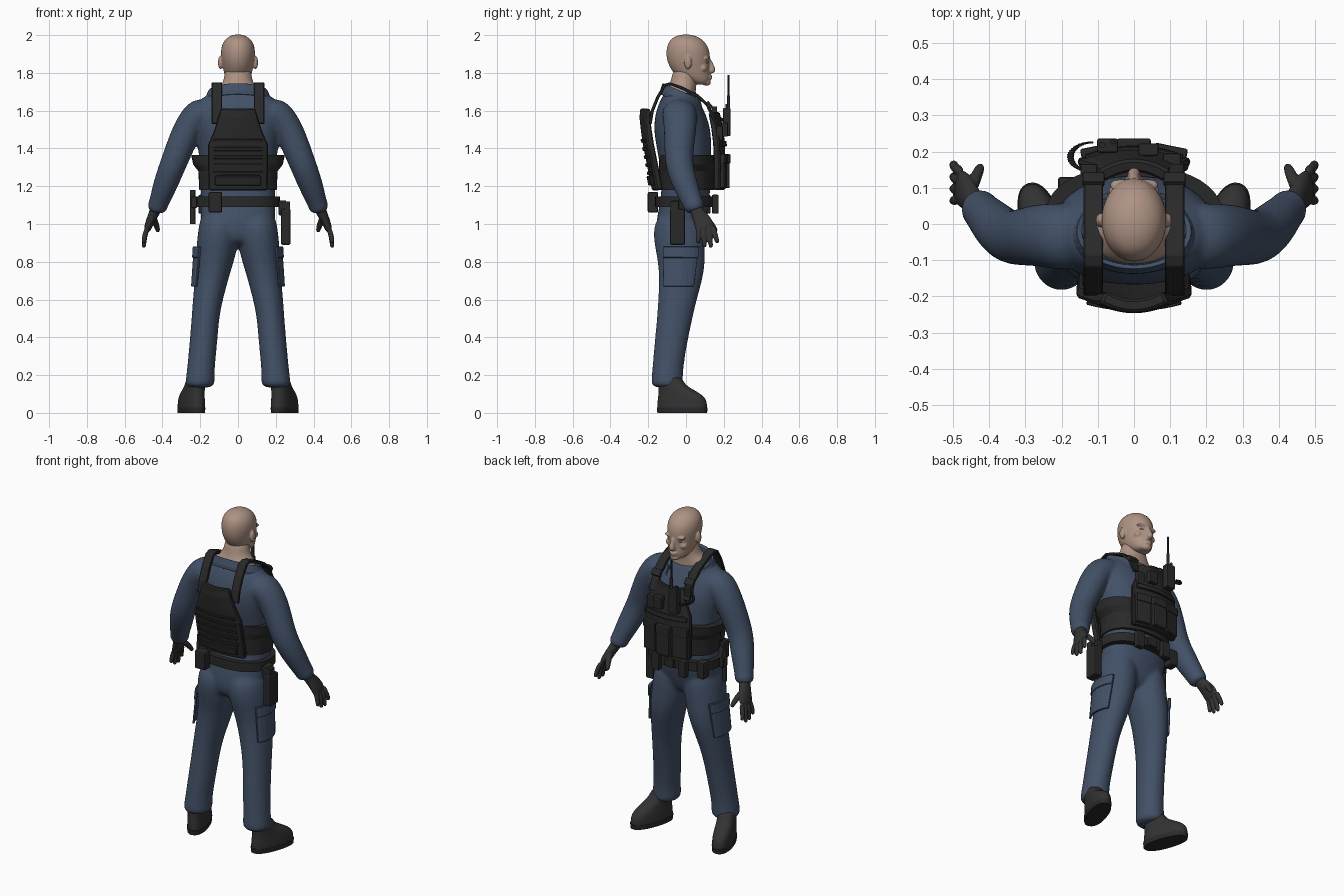
import bpy, bmesh, math
from mathutils import Vector

default_cube = bpy.data.objects.get("Cube")
if default_cube:
    bpy.data.objects.remove(default_cube, do_unlink=True)

def material(name, *rgb):
    mat = bpy.data.materials.new(name)
    mat.use_nodes = True
    mat.diffuse_color = (*rgb, 1)
    mat.node_tree.nodes["Principled BSDF"].inputs["Base Color"].default_value = (*rgb, 1)
    return mat

skin = material("skin", .42, .29, .23)
navy = material("navy cloth", .055, .082, .135)
gear = material("black gear", .022, .022, .022)
leather = material("dark grey leather", .032, .032, .032)
eye_white = material("eye white", .4, .36, .33)

def finish(name, bm, mat, smooth=True):
    bmesh.ops.recalc_face_normals(bm, faces=bm.faces[:])
    mesh = bpy.data.meshes.new(name)
    bm.to_mesh(mesh)
    bm.free()
    mesh.materials.append(mat)
    mesh.polygons.foreach_set("use_smooth", [smooth] * len(mesh.polygons))
    obj = bpy.data.objects.new(name, mesh)
    bpy.context.collection.objects.link(obj)
    return obj

def loft(name, rings, mat, side=1, follow=False, yaw=0, power=2, levels=2, sides=16):
    """Join elliptical rings (x, y, z, radius x, radius y) into a closed skin."""
    bm, loops = bmesh.new(), []
    centres = [Vector(ring[:3]) for ring in rings]
    for i, ring in enumerate(rings):
        across, along = Vector((1, 0, 0)), Vector((0, 1, 0))
        if follow:
            tangent = (centres[min(i + 1, len(rings) - 1)] - centres[max(i - 1, 0)]).normalized()
            across = along.cross(tangent).normalized()
            along = tangent.cross(across)
        loop = []
        for k in range(sides):
            c, s = (math.copysign(abs(v) ** (2 / power), v)
                    for v in (math.cos(math.tau * k / sides), math.sin(math.tau * k / sides)))
            turn = centres[i] + across * c * ring[3] + along * s * ring[4] - centres[0]
            p = centres[0] + Vector((turn.x * math.cos(yaw) + turn.y * math.sin(yaw),
                                     turn.y * math.cos(yaw) - turn.x * math.sin(yaw), turn.z))
            loop.append(bm.verts.new((p.x * side, p.y, p.z)))
        loops.append(loop)
    for low, high in zip(loops, loops[1:]):
        for k in range(sides):
            n = (k + 1) % sides
            bm.faces.new((low[k], low[n], high[n], high[k]))
    bm.faces.new(loops[0])
    bm.faces.new(loops[-1])
    obj = finish(name, bm, mat, smooth=levels > 0)
    if levels:
        subdivision = obj.modifiers.new("Smooth", "SUBSURF")
        subdivision.levels = subdivision.render_levels = levels
    return obj

def merge(name, parts, voxel, passes):
    """Blend overlapping parts into one continuous surface."""
    bpy.ops.object.select_all(action="DESELECT")
    for part in parts:
        part.select_set(True)
    bpy.context.view_layer.objects.active = parts[0]
    bpy.ops.object.convert(target="MESH")
    bpy.ops.object.join()
    obj = bpy.context.object
    obj.name = name
    remesh = obj.modifiers.new("Blend", "REMESH")
    remesh.mode, remesh.voxel_size, remesh.use_smooth_shade = "VOXEL", voxel, True
    obj.modifiers.new("Soften", "SMOOTH").iterations = passes

def sheet(name, rows, mat, thickness):
    """Thick cloth or plate through a grid of points."""
    bm = bmesh.new()
    grid = [[bm.verts.new(point) for point in row] for row in rows]
    for a, b in zip(grid, grid[1:]):
        for k in range(len(a) - 1):
            bm.faces.new((a[k], a[k + 1], b[k + 1], b[k]))
    obj = finish(name, bm, mat, smooth=False)
    solid = obj.modifiers.new("Thickness", "SOLIDIFY")
    solid.thickness, solid.offset = thickness, 0
    obj.modifiers.new("Bevel", "BEVEL").width = thickness / 5

def panel(name, rows, thickness, x=0, bow=0, columns=11):
    """Upright plate from (z, y, half width) rows, bowed towards its edges."""
    us = [2 * k / (columns - 1) - 1 for k in range(columns)]
    sheet(name, [[(x + u * w, y + bow * u * u, z) for u in us] for z, y, w in rows], gear, thickness)

def box(name, centre, size, turn=0, tilt=0):
    bpy.ops.mesh.primitive_cube_add(size=1, location=centre, rotation=(tilt, 0, turn))
    obj = bpy.context.object
    obj.name, obj.scale = name, size
    bpy.ops.object.transform_apply(location=False, rotation=False, scale=True)
    obj.data.materials.append(gear)
    bevel = obj.modifiers.new("Bevel", "BEVEL")
    bevel.width, bevel.segments = min(size) / 6, 2

def blob(name, centre, radii, mat):
    bpy.ops.mesh.primitive_uv_sphere_add(segments=20, ring_count=12, location=centre)
    obj = bpy.context.object
    obj.name, obj.scale = name, radii
    bpy.ops.object.shade_smooth()
    obj.data.materials.append(mat)
    return obj

def tube(name, points, radius):
    curve = bpy.data.curves.new(name, "CURVE")
    curve.dimensions, curve.bevel_depth, curve.use_fill_caps = "3D", radius, True
    line = curve.splines.new("POLY")
    line.points.add(len(points) - 1)
    for spot, point in zip(line.points, points):
        spot.co = (*point, 1)
    curve.materials.append(gear)
    bpy.context.collection.objects.link(bpy.data.objects.new(name, curve))

# Torso, neck and head
suit = [loft("torso", [(0, -.04, .88, .11, .09), (0, -.04, .95, .19, .125), (0, -.02, 1.05, .205, .135),
                       (0, 0, 1.15, .2, .13), (0, 0, 1.28, .203, .135), (0, -.01, 1.4, .215, .147),
                       (0, -.02, 1.5, .232, .155), (0, -.03, 1.59, .238, .135), (0, -.035, 1.65, .21, .105),
                       (0, -.035, 1.69, .165, .085), (0, -.035, 1.7, .12, .06)], navy, power=2.3)]
loft("neck", [(0, -.03, 1.64, .13, .09), (0, -.03, 1.7, .137, .082), (0, -.02, 1.725, .1, .075),
              (0, -.01, 1.76, .074, .07), (0, 0, 1.84, .07, .065)], skin)
face = [loft("head", [(0, .08, 1.738, .03, .03), (0, .068, 1.75, .05, .058), (0, .045, 1.775, .066, .085),
                      (0, .03, 1.8, .075, .098), (0, .017, 1.84, .084, .11), (0, .012, 1.88, .09, .117),
                      (0, .01, 1.92, .092, .116), (0, .005, 1.96, .083, .101), (0, 0, 1.989, .058, .071),
                      (0, 0, 2.004, .02, .025)], skin, sides=20),
        loft("nose", [(0, .116, 1.885, .012, .012), (0, .13, 1.845, .013, .016), (0, .138, 1.815, .021, .024),
                      (0, .13, 1.796, .018, .018)], skin, sides=10)]
for name, centre, radii in (("upper_lip", (0, .126, 1.782), (.026, .013, .008)),
                            ("lower_lip", (0, .124, 1.77), (.023, .014, .008)),
                            ("chin", (0, .108, 1.75), (.03, .024, .018))):
    face.append(blob(name, centre, radii, skin))

# Folded collar, open over the throat
collar_rows = []
for spread, lift in ((.95, -.03), (.97, .015), (1.03, .02), (1.13, -.02), (1.14, -.04)):
    row = []
    for k in range(33):
        angle = math.radians(310 * k / 32 - 155)
        y = -.02 - .1 * math.cos(angle) * spread
        row.append((.152 * math.sin(angle) * spread, y, 1.67 - .42 * y + lift))
    collar_rows.append(row)
sheet("collar", collar_rows, navy, .008)

for side, word in ((1, "left_"), (-1, "right_")):
    # Face details, set into the head
    for name, x, y, z, radii in (("ear", .093, .01, 1.855, (.013, .02, .036)),
                                 ("brow", .036, .108, 1.877, (.032, .016, .01)),
                                 ("cheek", .042, .09, 1.825, (.028, .024, .022))):
        face.append(blob(word + name, (side * x, y, z), radii, skin))
    blob(word + "eye", (side * .035, .109, 1.856), (.014, .0105, .006), eye_white)

    # Sleeves and trouser legs
    suit.append(loft(word + "sleeve", [
        (.13, -.035, 1.59, .07, .09), (.205, -.035, 1.595, .09, .095), (.265, -.03, 1.51, .08, .088),
        (.31, -.037, 1.4, .075, .08), (.35, -.037, 1.3, .071, .075), (.388, 0, 1.2, .066, .068),
        (.42, .035, 1.11, .052, .055), (.426, .042, 1.095, .056, .057), (.432, .05, 1.06, .045, .048)],
        navy, side, follow=True))
    suit.append(loft(word + "trouser_leg", [
        (.095, -.03, 1.07, .1, .11), (.1, -.04, .97, .114, .143), (.113, -.03, .86, .111, .133),
        (.132, -.02, .75, .095, .123), (.16, -.045, .6, .081, .104), (.173, -.06, .5, .074, .096),
        (.185, -.083, .35, .075, .087), (.198, -.098, .22, .074, .083), (.2, -.1, .17, .08, .086),
        (.203, -.1, .13, .077, .084)], navy, side))

    # Cargo pocket and flap wrapped round the thigh
    for part, bottom, grow in (("cargo_pocket", 1, .004), ("pocket_flap", .28, .009)):
        rows = []
        for f in (0, bottom / 2, bottom):
            reach = [(math.cos(a), math.sin(a)) for a in (math.radians(12 * k - 42) for k in range(8))]
            rows.append([(side * (.113 + .034 * f + (.112 - .02 * f + grow) * c),
                          (.132 - .016 * f + grow) * s - .025 - .015 * f, .88 - .21 * f) for c, s in reach])
        sheet(word + part, rows, navy, .012)

    # Boots with a separate sole
    yaw = math.radians(19)
    loft(word + "boot", [(.247, -.02, .004, .055, .135), (.247, -.02, .012, .058, .14), (.247, -.02, .055, .058, .14),
                         (.247, -.025, .088, .055, .13), (.247, -.05, .118, .052, .102),
                         (.245, -.082, .15, .052, .07), (.242, -.088, .2, .05, .06)],
         leather, side, yaw=yaw, power=2.3)
    loft(word + "sole", [(.247, -.02, 0, .056, .137), (.247, -.02, .028, .058, .14)],
         gear, side, yaw=yaw, power=2.3, levels=0, sides=32)

    # Gloved hand
    hand = [loft(word + "palm", [(.425, .04, 1.11, .034, .036), (.438, .055, 1.07, .03, .034),
                                 (.458, .08, 1.03, .025, .046), (.474, .098, .99, .022, .053),
                                 (.482, .106, .965, .017, .049)], leather, side, follow=True)]
    for i, drop in enumerate((.898, .876, .874, .898)):
        y, tip = .068 + .025 * i, .064 + .034 * i
        hand.append(loft(word + "finger", [
            (.476, y, .99, .015, .015), (.494, (y + tip) / 2, .94, .0145, .0145),
            (.499, tip, drop + .01, .013, .013), (.497, tip, drop, .009, .009)],
            leather, side, follow=True, levels=1, sides=10))
    hand.append(loft(word + "thumb", [(.452, .09, 1.04, .019, .019), (.438, .125, 1.01, .018, .018),
                                      (.427, .15, .98, .015, .015), (.422, .162, .955, .011, .011)],
                     leather, side, follow=True, levels=1, sides=10))
    merge(word + "glove", hand, .004, 3)

    # Shoulder strap running from back plate to front plate
    panel(word + "shoulder_strap", [
        (1.53, -.19, .027), (1.6, -.178, .027), (1.67, -.15, .027), (1.735, -.112, .027), (1.743, -.085, .027),
        (1.72, -.02, .027), (1.68, .06, .027), (1.63, .113, .027), (1.53, .16, .027)],
        .016, x=side * .112, columns=3)
    box(word + "strap_buckle", (side * .112, .123, 1.63), (.06, .02, .04), tilt=.7)

merge("suit", suit, .01, 8)
merge("head", face, .004, 7)

# Armour plates with webbing
panel("back_plate", [(1.61, -.225, .085), (1.56, -.228, .1), (1.49, -.22, .125), (1.42, -.21, .155),
                     (1.3, -.186, .155), (1.18, -.162, .152)], .036, bow=.025)
for i in range(5):
    z = 1.44 - .043 * i
    y = .19 * (1.44 - z) - .234
    panel("back_webbing", [(z + .009, y - .002, .13), (z - .009, y + .002, .13)], .01, bow=.018)
panel("back_lower_pouch", [(1.255, -.199, .12), (1.205, -.188, .12)], .022, bow=.015)
panel("front_plate", [(1.59, .16, .09), (1.52, .175, .105), (1.43, .188, .15), (1.3, .192, .152),
                      (1.18, .19, .15)], .036, bow=-.03)
panel("front_webbing", [(1.44, .207, .135), (1.41, .21, .135)], .014, bow=-.025)

# Waist wrap and belt
loft("waist_wrap", [(0, .005, 1.18, .205, .142), (0, .005, 1.28, .21, .148), (0, .008, 1.315, .237, .15),
                    (0, .008, 1.365, .248, .152)], gear, power=2.3, levels=0, sides=40)
loft("belt", [(0, -.005, 1.09, .222, .158), (0, -.005, 1.145, .222, .158)], gear, power=2.4, levels=0, sides=40)

# Front pouches, each with a flap
for i in (-1, 0, 1):
    y = .214 - .02 * abs(i)
    box("magazine_pouch", (i * .1, y, 1.275), (.088, .034, .17), turn=-.2 * i)
    box("pouch_flap", (i * .1, y + .003, 1.345), (.093, .038, .05), turn=-.2 * i)

# Radio, antenna and coiled cord
tube("antenna_base", [(-.058, .225, 1.6), (-.058, .225, 1.68)], .009)
tube("antenna", [(-.058, .225, 1.66), (-.058, .225, 1.79)], .005)
tube("radio_knob", [(-.088, .218, 1.61), (-.088, .218, 1.635)], .008)
cord = []
for k in range(241):
    swing, coil = math.pi * k / 240, math.tau * k / 11
    reach = .06 + .007 * math.cos(coil)
    cord.append((-.115 - reach * math.sin(swing), .185 + .04 * math.cos(swing),
                 1.53 + .016 * swing + .008 * math.sin(coil)))
tube("coiled_cord", cord, .003)

# Chest and belt equipment
for name, centre, size in (("radio", (-.073, .216, 1.54), (.058, .04, .15)),
                           ("hand_microphone", (-.125, .15, 1.59), (.045, .03, .065)),
                           ("camera_unit", (.04, .205, 1.5), (.055, .035, .075)),
                           ("chest_pouch", (.105, .178, 1.48), (.05, .035, .08)),
                           ("back_belt_pouch", (-.12, -.175, 1.115), (.072, .055, .11)),
                           ("front_belt_pouch", (-.09, .155, 1.105), (.05, .035, .1)),
                           ("front_belt_pouch", (.09, .155, 1.105), (.05, .035, .1)),
                           ("belt_buckle", (0, .157, 1.118), (.06, .02, .05)),
                           ("side_belt_pouch", (-.185, .1, 1.105), (.05, .06, .1)),
                           ("holster", (.253, -.045, .985), (.052, .08, .19)),
                           ("holster_mount", (.235, -.045, 1.085), (.04, .065, .08)),
                           ("pistol_grip", (.262, -.06, 1.095), (.028, .045, .05)),
                           ("baton_loop", (-.232, -.03, 1.115), (.03, .045, .06))):
    box(name, centre, size)
tube("baton", [(-.24, -.03, 1.0), (-.24, -.03, 1.18)], .014)
